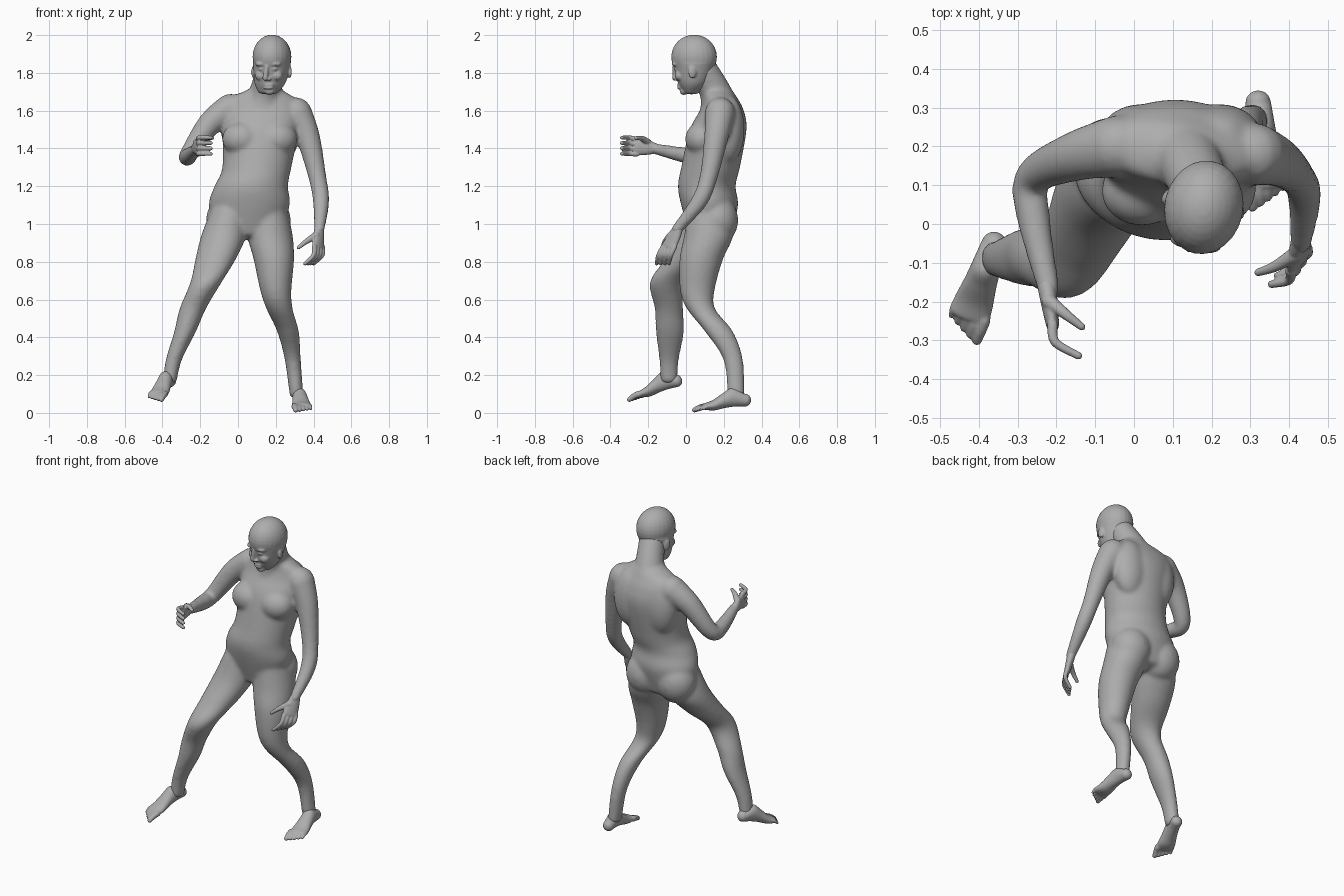
import bpy, bmesh, math
from mathutils import Vector, Matrix

cube = bpy.data.objects.get("Cube")
if cube:
    bpy.data.objects.remove(cube)

GREY = (.42, .42, .42, 1)
clay = bpy.data.materials.new("clay_grey")
clay.use_nodes = True
clay.diffuse_color = GREY
clay.node_tree.nodes["Principled BSDF"].inputs["Base Color"].default_value = GREY

UP = Vector((0, 0, 1))
ACROSS = Vector((1, 0, 0))


def smooth_rows(rows, steps=5):
    """Catmull-Rom interpolation of section rows."""
    rows = [Vector(row) for row in rows]
    padded = [rows[0]] + rows + [rows[-1]]
    result = []
    for before, start, stop, after in zip(padded, padded[1:], padded[2:], padded[3:]):
        leave, arrive = (stop - before) / 2, (after - start) / 2
        for k in range(steps):
            t = k / steps
            ease = t * t * (3 - 2 * t)
            result.append(start.lerp(stop, ease) + leave * t * (1 - t) ** 2 - arrive * t * t * (1 - t))
    return result + [rows[-1]]


def loft(bm, rows, side=ACROSS, axis=None, cap=1.0, sides=24):
    """Closed tube through rows of centre, half width and half depth, with rounded ends."""
    rows = smooth_rows(rows)
    centres = [Vector(row[:3]) for row in rows]
    forward = centres[-1] - centres[0]
    frames = []
    for i, row in enumerate(rows):
        tangent = centres[min(i + 1, len(rows) - 1)] - centres[max(i - 1, 0)]
        if axis:
            tangent = axis if forward.dot(axis) > 0 else -axis
        frames.append((centres[i], tangent.normalized(), row[3], row[4]))

    def rounded_end(frame, sign):
        centre, tangent, width, depth = frame
        reach = tangent * min(width, depth) * cap * sign
        return [(centre + reach * math.sin(q), tangent, width * math.cos(q), depth * math.cos(q))
                for q in (.5, 1, 1.4)]

    frames = rounded_end(frames[0], -1)[::-1] + frames + rounded_end(frames[-1], 1)
    rings = []
    for centre, tangent, width, depth in frames:
        u = (side - tangent * side.dot(tangent)).normalized()
        v = tangent.cross(u)
        turns = [math.tau * k / sides for k in range(sides)]
        rings.append([bm.verts.new(centre + u * width * math.cos(q) + v * depth * math.sin(q))
                      for q in turns])
    for low, high in zip(rings, rings[1:]):
        for k in range(sides):
            bm.faces.new((low[k - 1], low[k], high[k], high[k - 1]))
    bm.faces.new(rings[0][::-1])
    bm.faces.new(rings[-1])


def round_tube(bm, points, radii, side):
    loft(bm, [(*point, r, r) for point, r in zip(points, radii)], side=side, sides=16)


def ball(bm, centre, radii, yaw=0):
    placing = Matrix.Translation(centre) @ Matrix.Rotation(yaw, 4, "Z") @ Matrix.Diagonal((*radii, 1))
    bmesh.ops.create_uvsphere(bm, u_segments=24, v_segments=16, radius=1, matrix=placing)


def finish(bm, name, voxel, rounds):
    """Fuse the overlapping volumes into one smooth skin."""
    bmesh.ops.recalc_face_normals(bm, faces=bm.faces)
    mesh = bpy.data.meshes.new(name)
    bm.to_mesh(mesh)
    bm.free()
    mesh.materials.append(clay)
    part = bpy.data.objects.new(name, mesh)
    bpy.context.collection.objects.link(part)
    fuse = part.modifiers.new("fuse", "REMESH")
    fuse.mode = "VOXEL"
    fuse.voxel_size = voxel
    fuse.use_smooth_shade = True
    soften = part.modifiers.new("soften", "SMOOTH")
    soften.factor = .5
    soften.iterations = rounds


# Torso, from the crotch up to the base of the neck
body = bmesh.new()
torso_rows = [(.05, .13, .95, .17, .11), (.06, .125, 1.1, .215, .15), (.07, .11, 1.2, .195, .152),
              (.1, .13, 1.3, .183, .155), (.12, .17, 1.5, .205, .15), (.12, .19, 1.6, .21, .115),
              (.12, .185, 1.66, .19, .09), (.14, .17, 1.7, .11, .08)]
loft(body, torso_rows, side=Vector((1, -.1, 0)), axis=UP, cap=.25, sides=40)

# Neck, widening into the upper back
round_tube(body, [(.13, .18, 1.6), (.145, .155, 1.7), (.175, .085, 1.83)], (.11, .085, .075), ACROSS)

# Breasts, shoulder blades and buttocks, mirrored about the middle of the trunk
for sign in (-1, 1):
    ball(body, (.115 + sign * .095, .085, 1.45), (.105, .09, .09))
    ball(body, (.12 + sign * .1, .225, 1.5), (.11, .085, .18))
    ball(body, (.055 + sign * .105, .165, 1.02), (.12, .112, .13))

# Legs: both share one list of girths from hip to ankle
leg_girths = [(.1, .11), (.12, .13), (.107, .115), (.083, .092), (.07, .075),
              (.058, .075), (.043, .052), (.037, .045)]
right_leg = [(-.04, .11, 1.08), (-.075, .09, .94), (-.12, 0, .81), (-.17, -.1, .69), (-.24, -.09, .55),
             (-.28, -.085, .43), (-.34, -.09, .28), (-.36, -.09, .17)]
left_leg = [(.16, .12, 1.08), (.17, .12, .94), (.19, .08, .81), (.2, .06, .65), (.22, .08, .55),
            (.265, .175, .43), (.29, .25, .28), (.31, .265, .09)]
for path in (right_leg, left_leg):
    loft(body, [(*centre, *girth) for centre, girth in zip(path, leg_girths)], axis=UP, cap=.4)

# Arms: shoulder, upper arm, elbow, forearm, wrist
arm_girths = (.082, .065, .048, .044, .029)
right_arm = [(-.04, .2, 1.61), (-.15, .175, 1.53), (-.26, .12, 1.37), (-.26, .02, 1.36), (-.22, -.17, 1.4)]
left_arm = [(.31, .18, 1.59), (.37, .16, 1.46), (.42, .12, 1.25), (.44, .07, 1.12), (.43, -.05, .97)]
round_tube(body, right_arm, arm_girths, UP)
round_tube(body, left_arm, arm_girths, ACROSS)
finish(body, "body", .0095, 16)

# Head: skull and jaw, turned slightly to its right
TURN = -.2
turned = Matrix.Rotation(TURN, 3, "Z")
head = bmesh.new()
ball(head, (.18, .043, 1.885), (.102, .122, .117), TURN)
jaw_rows = [(.16, .03, 1.7, .055, .045), (.17, .04, 1.75, .083, .083), (.18, .045, 1.85, .1, .113)]
loft(head, jaw_rows, side=turned @ ACROSS, axis=UP, cap=.3, sides=36)


def feature(across, out, height, radii, yaw=0):
    """Rounded form placed across the face and forward of the head's middle."""
    centre = Vector((.177, .043, height)) + turned @ Vector((across, -out, 0))
    ball(head, centre, radii, TURN + yaw)


for sign in (-1, 1):
    feature(sign * .035, .089, 1.846, (.035, .024, .013))                # brow
    feature(sign * .036, .086, 1.82, (.016, .018, .01))                  # eye
    feature(sign * .042, .068, 1.785, (.032, .028, .028))                # cheek
    feature(sign * .01, .099, 1.767, (.009, .011, .009))                 # nostril
    feature(sign * .097, -.01, 1.805, (.01, .022, .035), sign * .35)     # ear
for height in (1.721, 1.737):
    feature(0, .077, height, (.028, .014, .008))                         # lip
feature(0, .055, 1.703, (.028, .022, .02))                               # chin
nose_line = [(.152, -.061, 1.835), (.144, -.059, 1.772)]
round_tube(head, nose_line, (.011, .015), ACROSS)
finish(head, "head", .005, 7)


def hand(name, wrist, knuckle, spread, curl, thumb_tip):
    """Palm, four curled fingers fanned along the spread, and a thumb."""
    bm = bmesh.new()
    wrist, knuckle, spread = Vector(wrist), Vector(knuckle), Vector(spread)
    middle = wrist.lerp(knuckle, .4)
    reach = (knuckle - wrist) * .45
    palm = [(*wrist, .024, .027), (*middle, .022, .038), (*knuckle, .017, .046)]
    loft(bm, palm, side=spread.cross(reach))
    for k in (-1.5, -.5, .5, 1.5):
        root = knuckle + spread * k
        bend = root + reach + spread * k * .1
        round_tube(bm, [root, bend, bend + Vector(curl)], (.014, .012, .01), spread)
    thumb_root, thumb_tip = middle + spread, Vector(thumb_tip)
    thumb_bend = thumb_root.lerp(thumb_tip, .5) + spread * .4
    round_tube(bm, [thumb_root, thumb_bend, thumb_tip], (.02, .014, .01), spread)
    finish(bm, name, .004, 2)


hand("right_hand", wrist=(-.225, -.16, 1.4), knuckle=(-.21, -.26, 1.41), spread=(0, 0, .026),
     curl=(.06, -.035, 0), thumb_tip=(-.135, -.265, 1.455))
hand("left_hand", wrist=(.43, -.04, .98), knuckle=(.425, -.09, .88), spread=(-.014, -.02, 0),
     curl=(-.045, -.01, -.045), thumb_tip=(.32, -.125, .875))


def foot(name, heel, ball_joint, inward):
    """Heel, instep and sole in one sweep, with toes shrinking away from the big toe."""
    bm = bmesh.new()
    heel, ball_joint = Vector(heel), Vector(ball_joint)
    forward = (ball_joint - heel).normalized()
    inner = UP.cross(forward).normalized() * inward
    rows = [(*heel.lerp(ball_joint, along) + UP * lift, width, height) for along, lift, width, height in (
        (0, 0, .033, .034), (.3, .025, .038, .05), (.55, .015, .043, .039), (.8, 0, .051, .028), (1, 0, .055, .019))]
    loft(bm, rows, side=inner, axis=forward, cap=.9)
    for i in range(5):
        root = ball_joint + inner * (.04 - .021 * i) - forward * .004 * i
        tip = root + forward * (.058 - .006 * i) - UP * .01
        radius = .018 - .002 * i
        round_tube(bm, [root, root.lerp(tip, .5) + UP * .004, tip], (radius, radius * .9, radius * .75), inner)
    finish(bm, name, .005, 3)


foot("right_foot", heel=(-.36, -.05, .17), ball_joint=(-.425, -.235, .1), inward=1)
foot("left_foot", heel=(.32, .315, .068), ball_joint=(.34, .105, .034), inward=-1)
